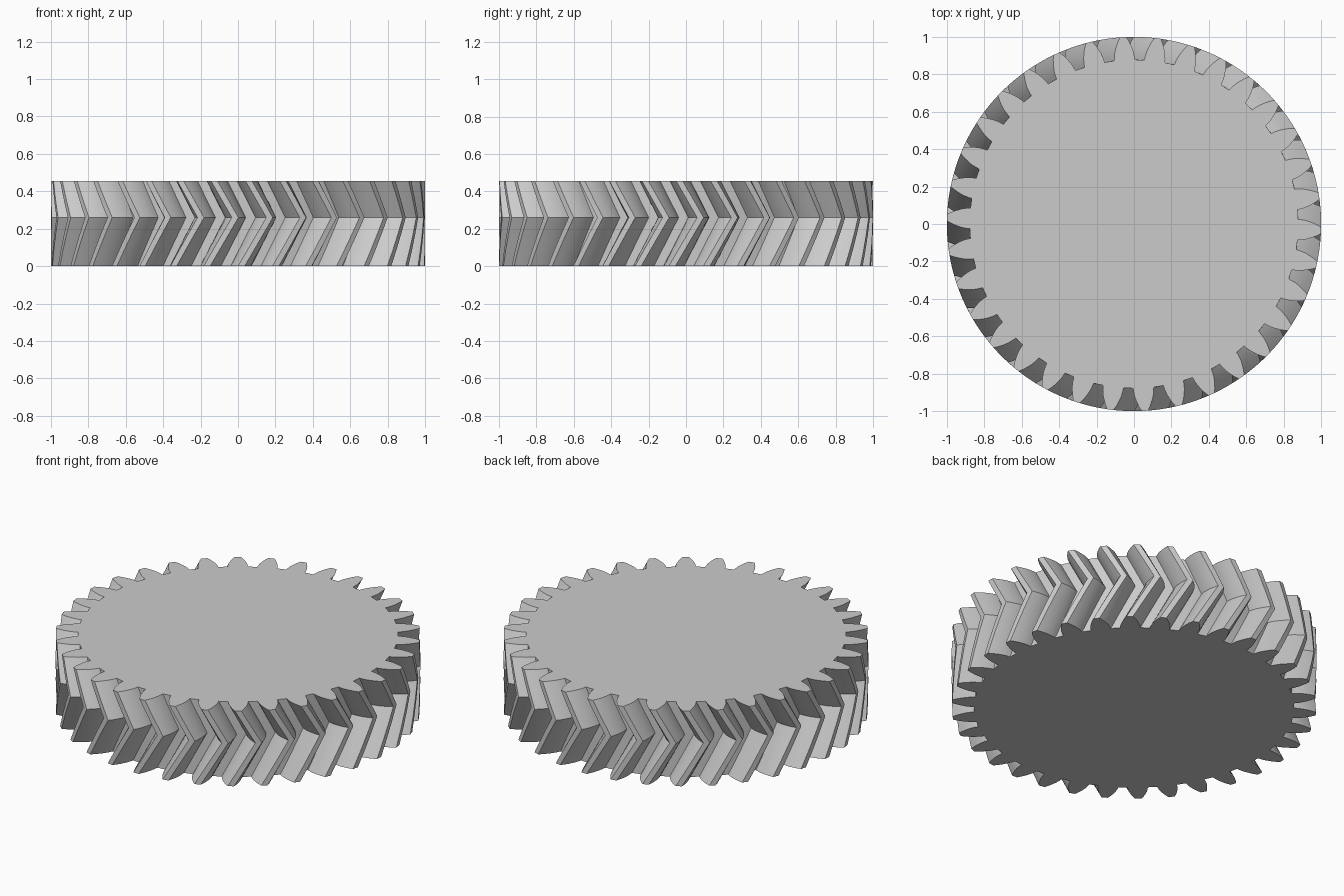
import bpy, bmesh, math

if "Cube" in bpy.data.objects:
    bpy.data.objects.remove(bpy.data.objects["Cube"])

TEETH = 34
PITCH = 2 * math.pi / TEETH
KINK, TOP = 0.26, 0.455
TWIST_LOW, TWIST_HIGH = 0.152, 0.112      # chevron lean of each half
PHASE = math.radians(3.3) + PITCH / 2     # tooth centre on the top face

# half of one tooth: (radius, half angle), root to tip
FLANK = [(0.878, 0.063), (0.90, 0.0595), (0.925, 0.053), (0.95, 0.043),
         (0.975, 0.0315), (1.0, 0.0175)]
TOOTH = [(r, -a) for r, a in FLANK] + [(r, a) for r, a in reversed(FLANK)]

# (height, rotation) of each slice
STEPS = 3
slices = [(KINK * i / STEPS, TWIST_LOW * (i / STEPS - 1)) for i in range(STEPS)]
slices += [(KINK + (TOP - KINK) * i / STEPS, -TWIST_HIGH * i / STEPS)
           for i in range(STEPS + 1)]

# herringbone gear: stacked twisted outlines joined by side faces
bm = bmesh.new()
rings = []
for z, rot in slices:
    ring = []
    for t in range(TEETH):
        for r, a in TOOTH:
            ang = PHASE + TWIST_HIGH + rot + t * PITCH + a
            ring.append(bm.verts.new((r * math.cos(ang), r * math.sin(ang), z)))
    rings.append(ring)
n = len(rings[0])
for lo, hi in zip(rings, rings[1:]):
    for i in range(n):
        j = (i + 1) % n
        bm.faces.new((lo[i], lo[j], hi[j], hi[i]))
bm.faces.new(rings[-1])
bm.faces.new(list(reversed(rings[0])))

mesh = bpy.data.meshes.new("herringbone_gear")
bm.to_mesh(mesh)
bm.free()
gear = bpy.data.objects.new("herringbone_gear", mesh)
bpy.context.collection.objects.link(gear)

# plain grey
grey = bpy.data.materials.new("light_grey")
grey.diffuse_color = (0.6, 0.6, 0.6, 1)
grey.use_nodes = True
grey.node_tree.nodes["Principled BSDF"].inputs["Base Color"].default_value = grey.diffuse_color
mesh.materials.append(grey)

# smooth curved flanks, sharp tips and rims
bpy.context.view_layer.objects.active = gear
gear.select_set(True)
bpy.ops.object.shade_smooth_by_angle(angle=math.radians(25))
